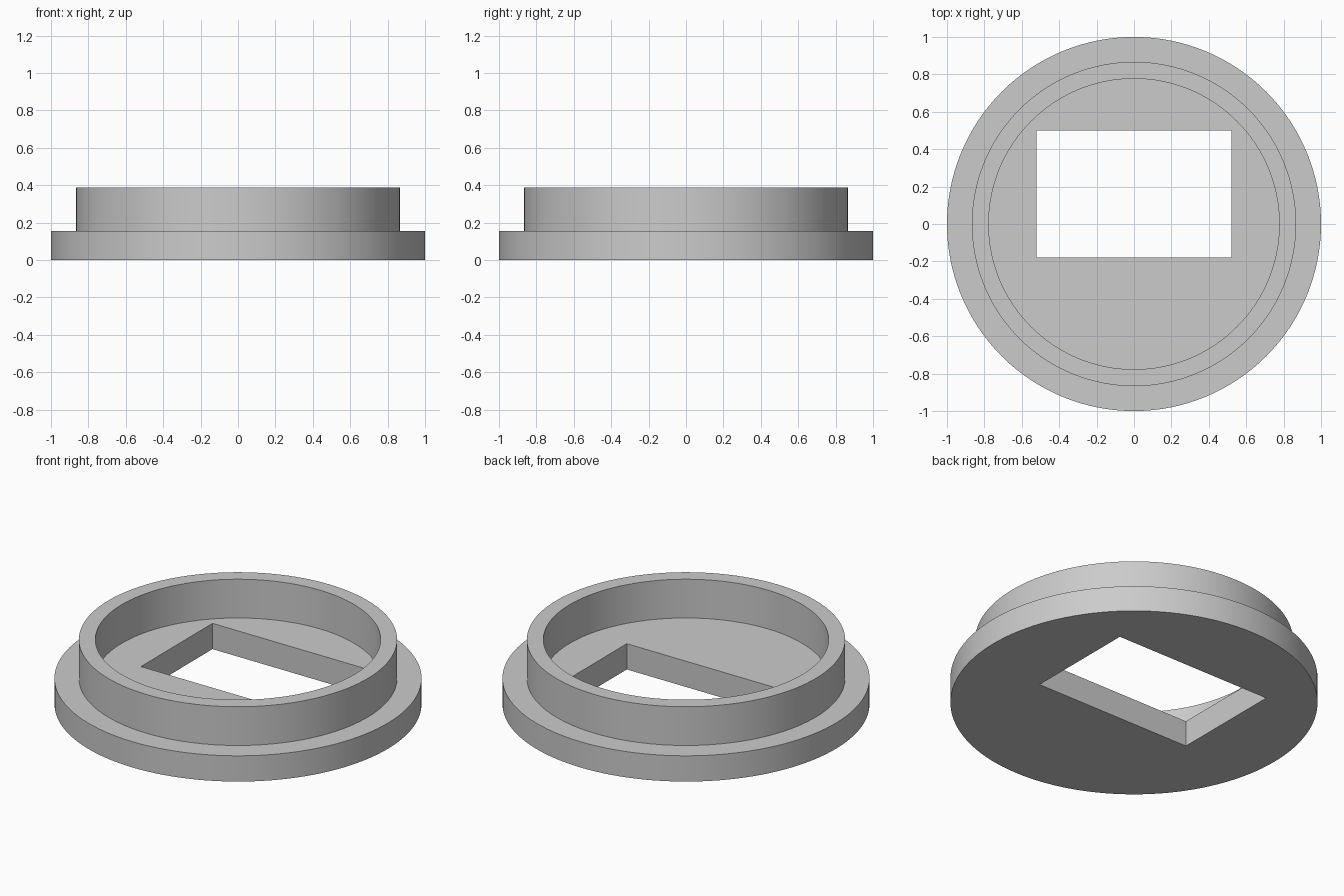
import bpy
import bmesh
from math import cos, sin, tau, radians

SIDES = 128
TOP, LEDGE = 0.388, 0.155
FLANGE_R, COLLAR_R, BORE_R = 1.0, 0.867, 0.777

cube = bpy.data.objects.get("Cube")
if cube:
    bpy.data.objects.remove(cube, do_unlink=True)

grey = bpy.data.materials.new("plain grey")
grey.use_nodes = True
colour = (0.6, 0.6, 0.6, 1)
grey.diffuse_color = colour
grey.node_tree.nodes["Principled BSDF"].inputs["Base Color"].default_value = colour


def turned(name, profile):
    """Closed solid turned from (radius, height) points, capped at both ends."""
    bm = bmesh.new()
    rings = [[bm.verts.new((r * cos(tau * i / SIDES), r * sin(tau * i / SIDES), z))
              for i in range(SIDES)] for r, z in profile]
    for a, b in zip(rings, rings[1:]):
        for i in range(SIDES):
            j = (i + 1) % SIDES
            bm.faces.new((a[i], a[j], b[j], b[i]))
    bm.faces.new(rings[0][::-1])
    bm.faces.new(rings[-1])
    bmesh.ops.recalc_face_normals(bm, faces=bm.faces)
    mesh = bpy.data.meshes.new(name)
    bm.to_mesh(mesh)
    bm.free()
    mesh.materials.append(grey)
    obj = bpy.data.objects.new(name, mesh)
    bpy.context.collection.objects.link(obj)
    return obj


# Flange, raised collar and recessed floor in one turned body
body = turned("flanged_collar", [
    (FLANGE_R, 0), (FLANGE_R, LEDGE), (COLLAR_R, LEDGE),
    (COLLAR_R, TOP), (BORE_R, TOP), (BORE_R, LEDGE)])

# Off-centre rectangular window through the floor
bpy.ops.mesh.primitive_cube_add(size=1, location=(0, 0.16, 0.08))
cutter = bpy.context.object
cutter.name = "window_cutter"
cutter.scale = (1.04, 0.68, 0.4)
cutter.hide_render = True
cutter.data.materials.append(grey)

cut = body.modifiers.new("window", 'BOOLEAN')
cut.operation = 'DIFFERENCE'
cut.solver = 'EXACT'
cut.object = cutter

bpy.ops.object.select_all(action='DESELECT')
body.select_set(True)
bpy.context.view_layer.objects.active = body
bpy.ops.object.modifier_apply(modifier=cut.name)
bpy.data.objects.remove(cutter, do_unlink=True)
bpy.ops.object.shade_smooth_by_angle(angle=radians(30))
